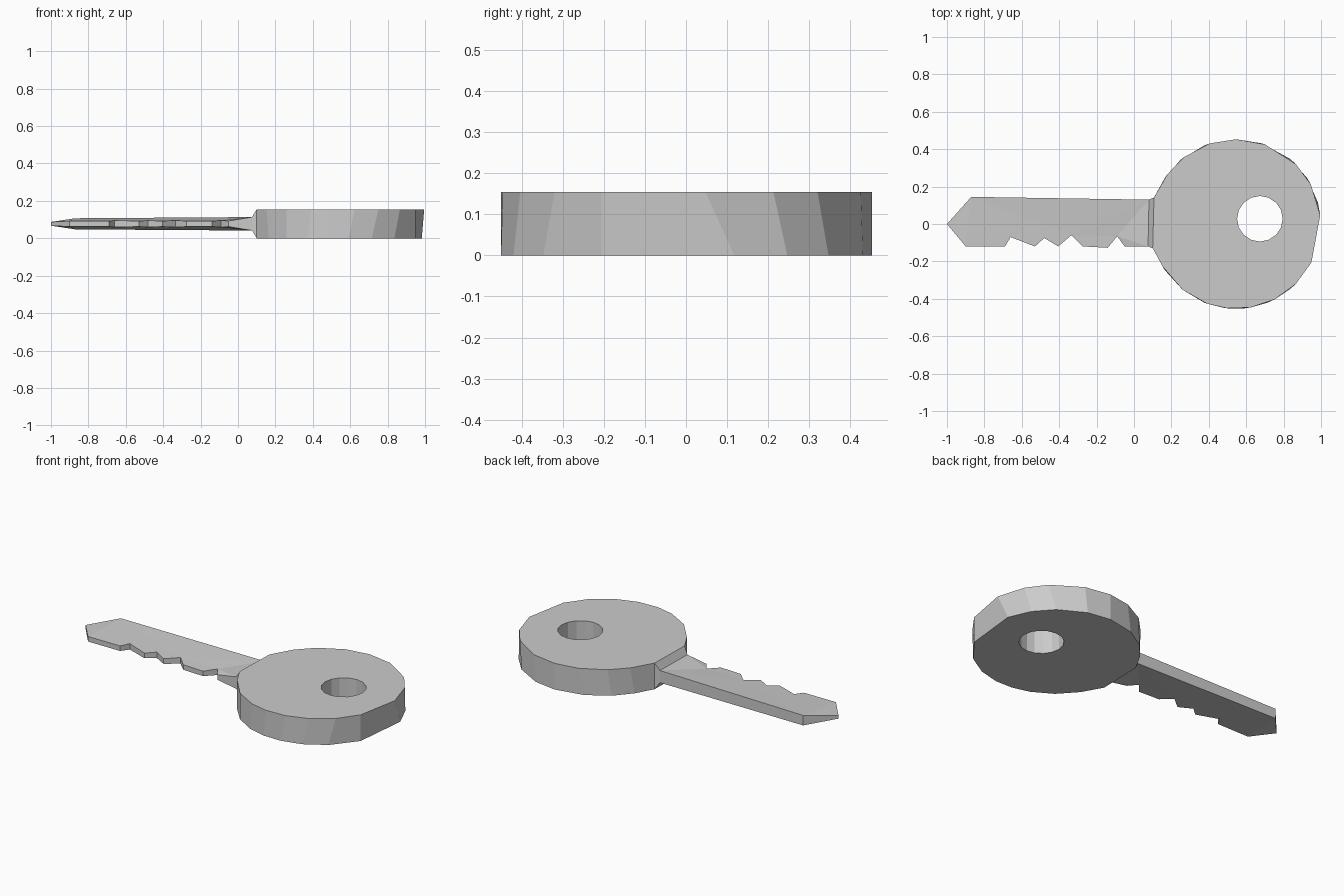
import bpy, bmesh, math
from mathutils import Vector

if "Cube" in bpy.data.objects:
    bpy.data.objects.remove(bpy.data.objects["Cube"])

metal = bpy.data.materials.new("grey metal")
metal.diffuse_color = (0.6, 0.6, 0.6, 1)
metal.use_nodes = True
metal.node_tree.nodes["Principled BSDF"].inputs["Base Color"].default_value = metal.diffuse_color
MID = 0.0775  # middle height of the key


def finish(bm, name):
    bmesh.ops.recalc_face_normals(bm, faces=bm.faces)
    mesh = bpy.data.meshes.new(name)
    bm.to_mesh(mesh)
    bm.free()
    mesh.materials.append(metal)
    bpy.context.collection.objects.link(bpy.data.objects.new(name, mesh))


def slab(name, loops, open_last_wall=True):
    """Closed plate from (top, bottom) outlines; later loops are holes."""
    bm = bmesh.new()
    edges = ([], [])
    for k, pair in enumerate(loops):
        rings = [[bm.verts.new(p) for p in ring] for ring in pair]
        n = len(rings[0])
        for i in range(n):
            j = (i + 1) % n
            for side in (0, 1):
                edges[side].append(bm.edges.new((rings[side][i], rings[side][j])))
            if not (open_last_wall and k == 0 and j == 0):
                bm.faces.new((rings[0][i], rings[0][j], rings[1][j], rings[1][i]))
    for side in (0, 1):
        bmesh.ops.triangle_fill(bm, use_beauty=True, edges=edges[side],
                                normal=Vector((0, 0, 1)))
    finish(bm, name)


def ring(cx, cy, r, angles, z):
    return [(cx + r * math.cos(math.radians(a)),
             cy + r * math.sin(math.radians(a)), z) for a in angles]


# Round head, its lower corners slightly shifted from the upper ones
top_angles = [-150, -129, -110, -96, -80, -63, -45, -27, 6, 28, 45, 70, 90, 108, 128, 144]
low_angles = [-147, -129, -112, -98, -84, -68, -50, -27, 15, 33, 50, 72, 90, 112, 131, 147]
R, H = 0.453, 0.155
head = []
for angles, z in ((top_angles, H), (low_angles, 0)):
    head.append([(0.1, -0.13, z)] + ring(0.545, 0, R, angles, z) + [(0.107, 0.142, z)])
hole_angles = [i * 22.5 for i in range(16)]
hole = [ring(0.673, 0.028, 0.122, hole_angles, z) for z in (H, 0)]
slab("head", [head, hole])

# Blade, a wedge that thins from its straight back to the cut edge
outline = [(0.08, 0.13), (-0.87, 0.145), (-1, 0), (-0.9, -0.12), (-0.69, -0.12),
           (-0.66, -0.07), (-0.53, -0.12), (-0.48, -0.075), (-0.405, -0.12),
           (-0.335, -0.06), (-0.275, -0.12), (-0.14, -0.127), (-0.09, -0.065),
           (-0.05, -0.12), (0.075, -0.12)]


def half_thickness(x, y):
    if x > 0:
        return 0.036
    if x < -0.95:
        return 0.01
    return 0.015 + (y + 0.12) * 0.055


blade = [[(x, y, MID + s * half_thickness(x, y)) for x, y in outline] for s in (1, -1)]
slab("blade", [blade])

# Flared collar between blade and head
bm = bmesh.new()
small = [bm.verts.new(p) for p in (blade[0][-1], blade[0][0], blade[1][0], blade[1][-1])]
large = [bm.verts.new(p) for p in (head[0][0], head[0][-1], head[1][-1], head[1][0])]
for i in range(4):
    j = (i + 1) % 4
    bm.faces.new((small[i], small[j], large[j], large[i]))
# keep outward direction explicit for this open band
finish(bm, "collar")
